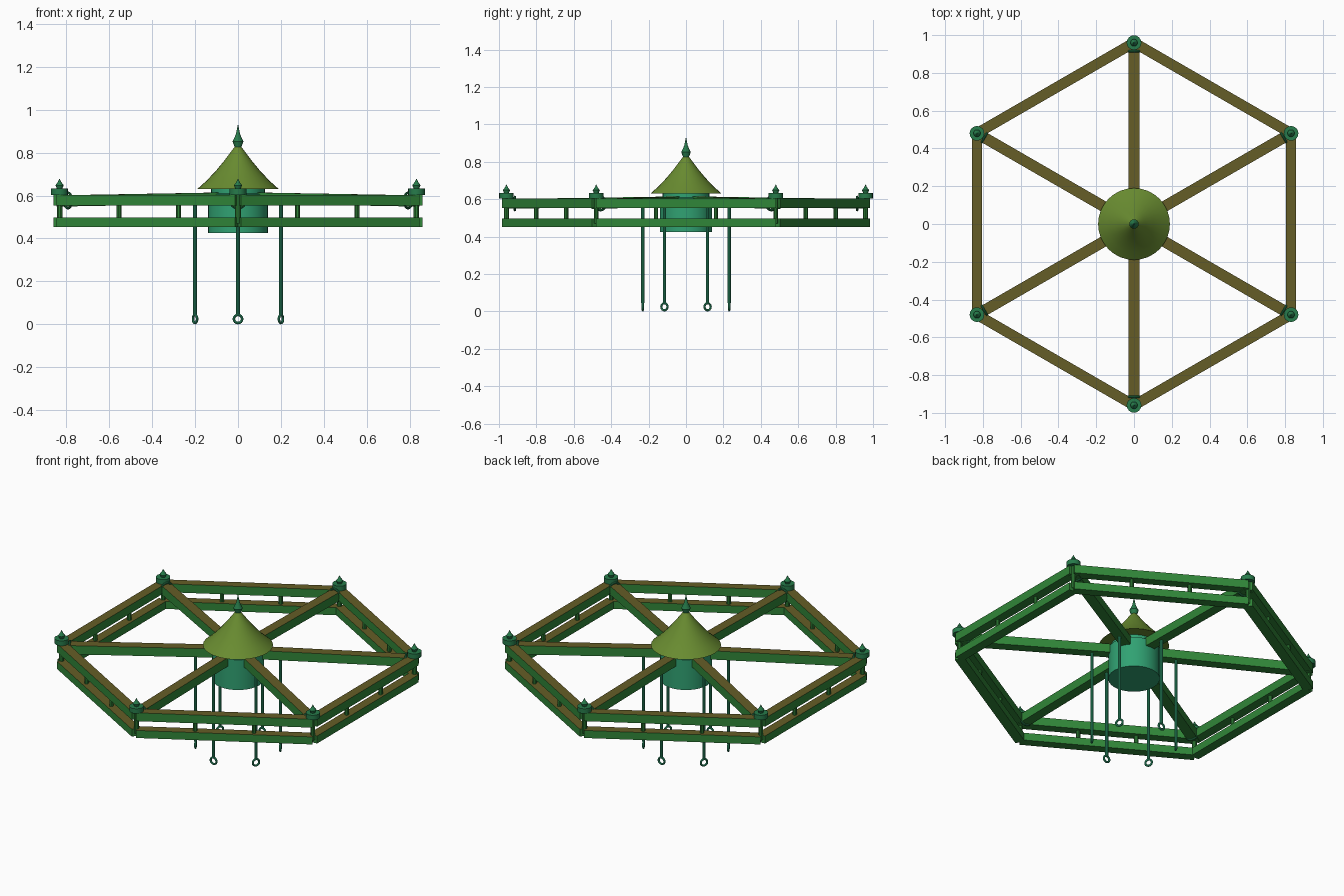
import bpy, math
from mathutils import Vector, Matrix

if "Cube" in bpy.data.objects:
    bpy.data.objects.remove(bpy.data.objects["Cube"])


def material(name, color):
    m = bpy.data.materials.new(name)
    m.diffuse_color = (*color, 1)
    m.use_nodes = True
    m.node_tree.nodes["Principled BSDF"].inputs["Base Color"].default_value = m.diffuse_color
    return m


GREEN = material("green_paint", (0.03, 0.24, 0.04))
BROWN = material("weathered_top", (0.13, 0.11, 0.02))
OLIVE = material("olive_roof", (0.14, 0.26, 0.03))
TEAL = material("teal_metal", (0.03, 0.36, 0.17))
DARK = material("dark_metal", (0.02, 0.20, 0.07))

R = 0.96
ANGLES = [math.radians(30 + 60 * i) for i in range(6)]


def polar(r, a, z):
    return Vector((r * math.cos(a), r * math.sin(a), z))


def smooth(ob):
    bpy.context.view_layer.objects.active = ob
    ob.select_set(True)
    bpy.ops.object.shade_smooth_by_angle(angle=math.radians(35))
    ob.select_set(False)


def mesh_object(name, verts, faces, mat):
    me = bpy.data.meshes.new(name)
    me.from_pydata(verts, [], faces)
    me.materials.append(mat)
    ob = bpy.data.objects.new(name, me)
    bpy.context.collection.objects.link(ob)
    return ob


def beam(name, a, b, width, height, mat=GREEN, top=None):
    """Rectangular bar running from a to b."""
    d = (b - a).normalized()
    side = d.cross(Vector((0, 0, 1))).normalized() * width / 2
    up = side.normalized().cross(d) * height / 2
    verts = [p + s * side + t * up for p in (a, b)
             for s, t in ((-1, -1), (1, -1), (1, 1), (-1, 1))]
    faces = [(0, 1, 2, 3), (7, 6, 5, 4), (0, 4, 5, 1),
             (1, 5, 6, 2), (2, 6, 7, 3), (3, 7, 4, 0)]
    ob = mesh_object(name, verts, faces, mat)
    if top:
        ob.data.materials.append(top)
        ob.data.polygons[4].material_index = 1
    return ob


def lathe(name, profile, mat, loc=(0, 0, 0), n=16):
    """Turned solid from (radius, z) points, bottom to top."""
    verts, faces = [], []
    for r, z in profile:
        verts += [polar(r, 2 * math.pi * i / n, z) for i in range(n)]
    for k in range(len(profile) - 1):
        for i in range(n):
            j = (i + 1) % n
            faces.append((k * n + i, k * n + j, (k + 1) * n + j, (k + 1) * n + i))
    faces.append(tuple(reversed(range(n))))
    faces.append(tuple(range(len(verts) - n, len(verts))))
    ob = mesh_object(name, verts, faces, mat)
    ob.location = loc
    smooth(ob)
    return ob


def ring(name, loc, angle, major, minor, mat):
    """Torus whose axis points outward along the given angle."""
    bpy.ops.mesh.primitive_torus_add(
        location=loc, rotation=(0, math.pi / 2, angle), major_radius=major,
        minor_radius=minor, major_segments=24, minor_segments=8)
    ob = bpy.context.object
    ob.name = name
    ob.data.materials.append(mat)
    smooth(ob)


# central hub, conical roof and spire
lathe("hub", [(0.14, 0.425), (0.14, 0.605), (0.125, 0.61), (0.125, 0.64)], TEAL, n=32)
lathe("roof", [(0.19, 0.63), (0.148, 0.668), (0.105, 0.713), (0.062, 0.765),
               (0.012, 0.832)], OLIVE, n=32)
lathe("spire", [(0.012, 0.80), (0.014, 0.82), (0.025, 0.852), (0.010, 0.885),
                (0.001, 0.929)], DARK)

for i, a in enumerate(ANGLES):
    b = a + math.pi / 3
    # double hexagonal rim
    for label, z, h in (("upper", 0.578, 0.05), ("lower", 0.475, 0.045)):
        beam(f"{label}_rail_{i}", polar(R, a, z), polar(R, b, z), 0.055, h, GREEN, BROWN)
    # balusters between the rails
    for k in (1, 2):
        p = polar(R, a, 0).lerp(polar(R, b, 0), k / 3)
        lathe(f"baluster_{i}_{k}", [(0.012, 0.48), (0.012, 0.57)], GREEN, p, 10)
    # spoke rising slightly to the hub
    beam(f"spoke_{i}", polar(0.11, a, 0.588), polar(R, a, 0.575), 0.058, 0.052, GREEN, BROWN)
    # corner post, cap and finial
    corner = polar(R, a, 0)
    lathe(f"corner_post_{i}", [(0.013, 0.47), (0.013, 0.61)], GREEN, corner, 10)
    lathe(f"corner_cap_{i}", [(0.039, 0.603), (0.039, 0.632)], DARK, corner)
    lathe(f"corner_finial_{i}", [(0.012, 0.63), (0.019, 0.648), (0.008, 0.663),
                                 (0.001, 0.678)], DARK, corner, 12)
    # iron band around the spoke end
    ring(f"spoke_band_{i}", polar(0.915, a, 0.577), a, 0.036, 0.006, DARK)
    # hanging rod with a ring at the end
    rod = lathe(f"hanging_rod_{i}", [(0.009, 0.045), (0.009, 0.58)], TEAL, polar(0.231, a, 0), 10)
    ring(f"pull_ring_{i}", polar(0.231, a, 0.025), a, 0.019, 0.006, TEAL)
